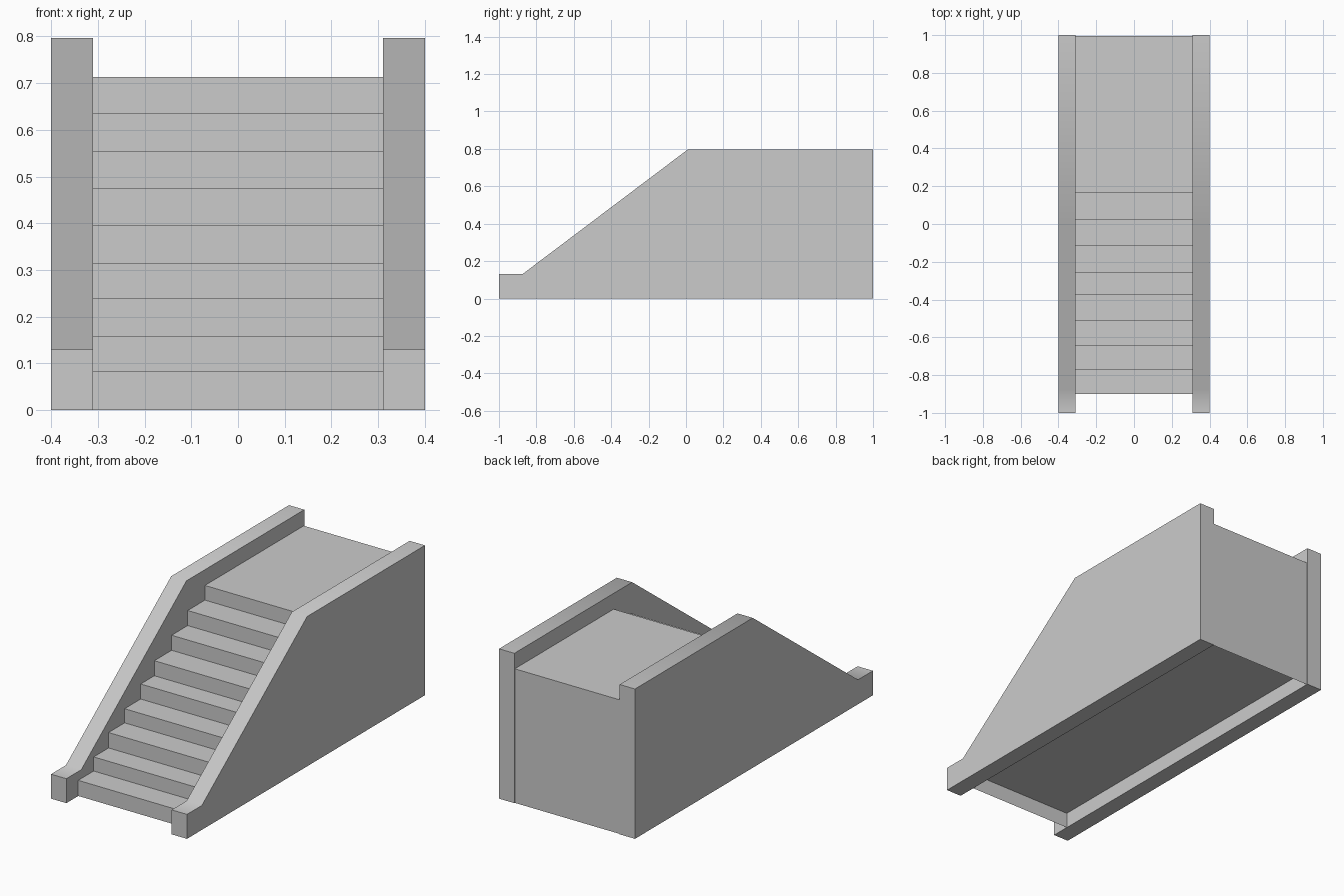
import bpy, bmesh, math

if "Cube" in bpy.data.objects:
    bpy.data.objects.remove(bpy.data.objects["Cube"])

INNER, OUTER, BACK = 0.31, 0.40, 0.996


def make_object(name, bm):
    mesh = bpy.data.meshes.new(name)
    bm.to_mesh(mesh)
    bm.free()
    obj = bpy.data.objects.new(name, mesh)
    bpy.context.collection.objects.link(obj)
    return obj


# Side walls: one solid profile extruded across its thickness, then mirrored
bm = bmesh.new()
profile = [(-1, 0), (-1, 0.13), (-0.875, 0.13), (0.01, 0.797), (1, 0.797), (1, 0)]
face = bm.faces.new([bm.verts.new((INNER, y, z)) for y, z in profile])
ext = bmesh.ops.extrude_face_region(bm, geom=[face], use_keep_orig=True)
moved = [g for g in ext["geom"] if isinstance(g, bmesh.types.BMVert)]
bmesh.ops.translate(bm, verts=moved, vec=(OUTER - INNER, 0, 0))
bmesh.ops.recalc_face_normals(bm, faces=bm.faces)
walls = make_object("side_walls", bm)
walls.modifiers.new("mirror", "MIRROR").use_axis[0] = True
bpy.context.view_layer.objects.active = walls
walls.select_set(True)
bpy.ops.object.shade_smooth_by_angle(angle=math.radians(40))

# Stairs: riser and tread strip running up to the landing and down the back
fronts = [-0.9, -0.77, -0.645, -0.51, -0.375, -0.26, -0.115, 0.02, 0.165]
tops = [0.083, 0.158, 0.24, 0.315, 0.395, 0.475, 0.555, 0.635, 0.713]
path = []
for y, low, high in zip(fronts, [0] + tops, tops):
    path += [(y, low), (y, high)]
path += [(BACK, tops[-1]), (BACK, tops[0]), (BACK, 0)]

bm = bmesh.new()
left = [bm.verts.new((-INNER, y, z)) for y, z in path]
right = [bm.verts.new((INNER, y, z)) for y, z in path]
for i in range(len(path) - 1):
    bm.faces.new((left[i], right[i], right[i + 1], left[i + 1]))
# Flat underside above the shallow hollow base
bm.faces.new((left[2], left[-2], right[-2], right[2]))
make_object("stairs_and_landing", bm)
